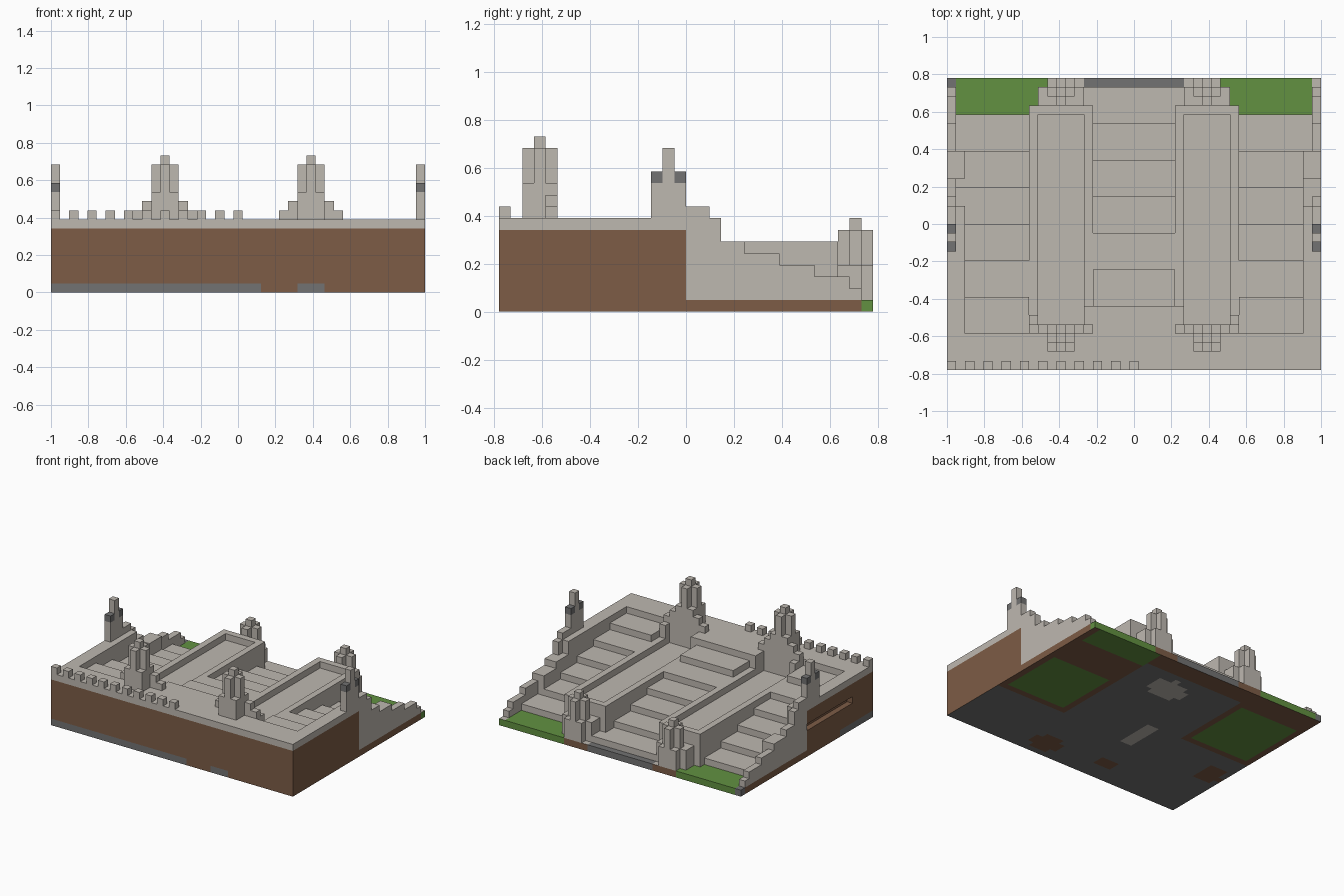
import bpy, bmesh
from mathutils import Matrix, Vector

NX, NY = 41, 32          # plan size in blocks
U = 2 / NX               # block edge length

if "Cube" in bpy.data.objects:
    bpy.data.objects.remove(bpy.data.objects["Cube"])


def material(name, rgb):
    m = bpy.data.materials.new(name)
    m.use_nodes = True
    m.diffuse_color = (*rgb, 1)
    m.node_tree.nodes["Principled BSDF"].inputs["Base Color"].default_value = (*rgb, 1)
    return m


stone = material("pale_stone", (0.515, 0.479, 0.434))
earth = material("brown_earth", (0.205, 0.107, 0.061))
grass = material("green_grass", (0.122, 0.283, 0.053))
slate = material("dark_grey_rock", (0.17, 0.17, 0.17))


def finish(name, bm, mats):
    mesh = bpy.data.meshes.new(name)
    bm.to_mesh(mesh)
    bm.free()
    for m in mats:
        mesh.materials.append(m)
    ob = bpy.data.objects.new(name, mesh)
    bpy.context.collection.objects.link(ob)
    return ob


def part(name, mat, boxes):
    """One object from boxes (i0, i1, j0, j1, k0, k1) in block units."""
    bm = bmesh.new()
    for i0, i1, j0, j1, k0, k1 in boxes:
        size = Vector((i1 - i0, j1 - j0, k1 - k0)) * U
        mid = Vector((i0 + i1 - NX, j0 + j1 - NY, k0 + k1)) * U / 2
        bmesh.ops.create_cube(bm, size=1, matrix=Matrix.Translation(mid) @ Matrix.Diagonal((*size, 1)))
    return finish(name, bm, [mat])


def flip(boxes):
    return [(NX - b[1], NX - b[0], *b[2:]) for b in boxes]


def pair(name, mat, boxes):
    part("right_" + name, mat, boxes)
    part("left_" + name, mat, flip(boxes))


# Ground slab, coloured block by block
STONE, EARTH, GRASS, SLATE = range(4)


def underside(i, j):
    a, b = 1 - (i + 0.5) / NX, 1 - (j + 0.5) / NY

    def inside(a0, a1, b0, b1):
        return a0 < a < a1 and b0 < b < b1

    def spot(ca, cb, ra, rb):
        return ((a - ca) / ra) ** 2 + ((b - cb) / rb) ** 2 < 1

    if spot(.46, .21, .07, .07) or inside(.57, .6, .49, .68):
        return STONE
    if inside(.03, .26, .3, .62) or inside(.72, .97, .14, .48) or inside(.02, .3, 0, .14):
        return GRASS
    if a < .3 and b < .66 or a > .7 and b < .5 or b < .1:
        return EARTH
    if spot(.375, .91, .06, .06) or spot(.63, .87, .04, .04) or spot(.94, .66, .05, .06):
        return EARTH
    return SLATE


def slab_colour(n, i, j):
    middle = 15 <= i < 26
    if n.z < -0.5:
        return underside(i, j)
    if n.z > 0.5:
        if j == 31 and (middle or i == 0):
            return SLATE
        return GRASS if j >= 28 and (0 < i < 11 or 30 <= i < 40) else STONE
    if n.y > 0.5:
        if middle or i == 0:
            return SLATE
        return EARTH if 10 < i < 30 else GRASS
    if n.y < -0.5:
        return SLATE if i < 23 or 27 <= i < 30 else EARTH
    if n.x > 0.5:
        return GRASS if j == 31 else EARTH
    return SLATE if j < 8 or j == 31 else EARTH


bm = bmesh.new()
bmesh.ops.create_grid(bm, x_segments=NX, y_segments=NY, size=1,
                      matrix=Matrix.Diagonal((1, NY / NX, 1, 1)))
top = bmesh.ops.extrude_face_region(bm, geom=bm.faces[:], use_keep_orig=True)["geom"]
bmesh.ops.translate(bm, vec=(0, 0, U), verts=[v for v in top if isinstance(v, bmesh.types.BMVert)])
bmesh.ops.recalc_face_normals(bm, faces=bm.faces[:])
bm.normal_update()
for f in bm.faces:
    c = f.calc_center_median()
    i = min(max(int((c.x + 1) / U), 0), NX - 1)
    j = min(max(int(c.y / U + NY / 2), 0), NY - 1)
    f.material_index = slab_colour(f.normal, i, j)
finish("ground_slab", bm, [stone, earth, grass, slate])

# Earth bank under the terrace, with a slot in one flank
part("front_earth_bank", earth, [(0, NX, 0, 4, 1, 7)])
part("left_earth_bank", earth, [(40, 41, 4, 16, 1, 7)])
part("right_earth_bank", earth, [(0, 1, 4, 5, 1, 7), (0, 1, 5, 16, 1, 4),
                                 (0, 1, 5, 16, 5, 7), (0.9, 1, 5, 16, 4, 5)])

# Terrace paving
part("terrace", stone, [(0, NX, 0, 4, 7, 8), (0, 1, 4, 16, 7, 8), (40, 41, 4, 16, 7, 8),
                        (16, 25, 4, 7, 1, 8)])
part("battlements", stone, [(i, i + 1, 0, 1, 8, 9) for i in range(0, 21, 2)])

# Broad stairs
pair("side_stairs", stone, [(2, 9, 4 + 4 * n, 8 + 4 * n, 1, 7 - n) for n in range(6)])
part("middle_stairs", stone, [(16, 25, 7 + 4 * n, 11 + 4 * n, 1, 7 - n) for n in range(6)]
     + [(15, 16, 29, 31, 1, 2), (25, 26, 29, 31, 1, 2)])

# Stepped outer walls
steps = [(16, 18, 9), (18, 19, 8), (19, 21, 6), (21, 24, 5), (24, 27, 4), (27, 30, 3), (30, 31, 2)]
pair("outer_wall", stone, [(0, 1, j0, j1, 1, k) for j0, j1, k in steps])
curb = [(1, 2, 4, 18, 1, 8), (1, 2, 21, 24, 1, 5), (1, 2, 24, 28, 1, 2)]
part("right_curb", stone, curb + [(1, 2, 18, 20, 1, 4), (1, 2, 20, 21, 1, 3)])
part("left_curb", stone, flip(curb + [(1, 2, 18, 21, 1, 6)]))

# Wall pillars with dark shoulders
pair("wall_pillar", stone, [(0, 1, 13, 16, 8, 11), (0, 1, 14, 15, 11, 14)])
pair("pillar_shoulders", slate, [(0, 1, 13, 14, 11, 12), (0, 1, 15, 16, 11, 12)])

# Long level troughs between the stairs
pair("trough", stone, [(9, 10, 5, 28, 1, 6), (15, 16, 5, 28, 1, 6), (9, 16, 28, 29, 1, 6),
                       (10, 15, 5, 28, 1, 5), (9, 16, 4, 5, 1, 8),
                       (9, 10, 5, 6, 6, 8), (15, 16, 5, 7, 6, 8)])


def tower(j, base, corner, arm):
    """Cross-shaped tower: low corners, tall arms, taller core."""
    return [(11, 14, j, j + 3, base, corner), (11, 14, j + 1, j + 2, corner, arm),
            (12, 13, j, j + 1, corner, arm), (12, 13, j + 2, j + 3, corner, arm),
            (12, 13, j + 1, j + 2, arm, arm + 1)]


# Front towers on the terrace and lower towers at the foot
pair("front_tower", stone, tower(2, 8, 11, 14)
     + [(10, 11, 4, 5, 8, 10), (14, 15, 4, 5, 8, 10), (9, 10, 4, 5, 8, 9), (15, 16, 4, 5, 8, 9)])
pair("back_tower", stone, tower(29, 1, 4, 7)
     + [(10, 11, 29, 31, 1, 4), (14, 15, 29, 31, 1, 4)])
